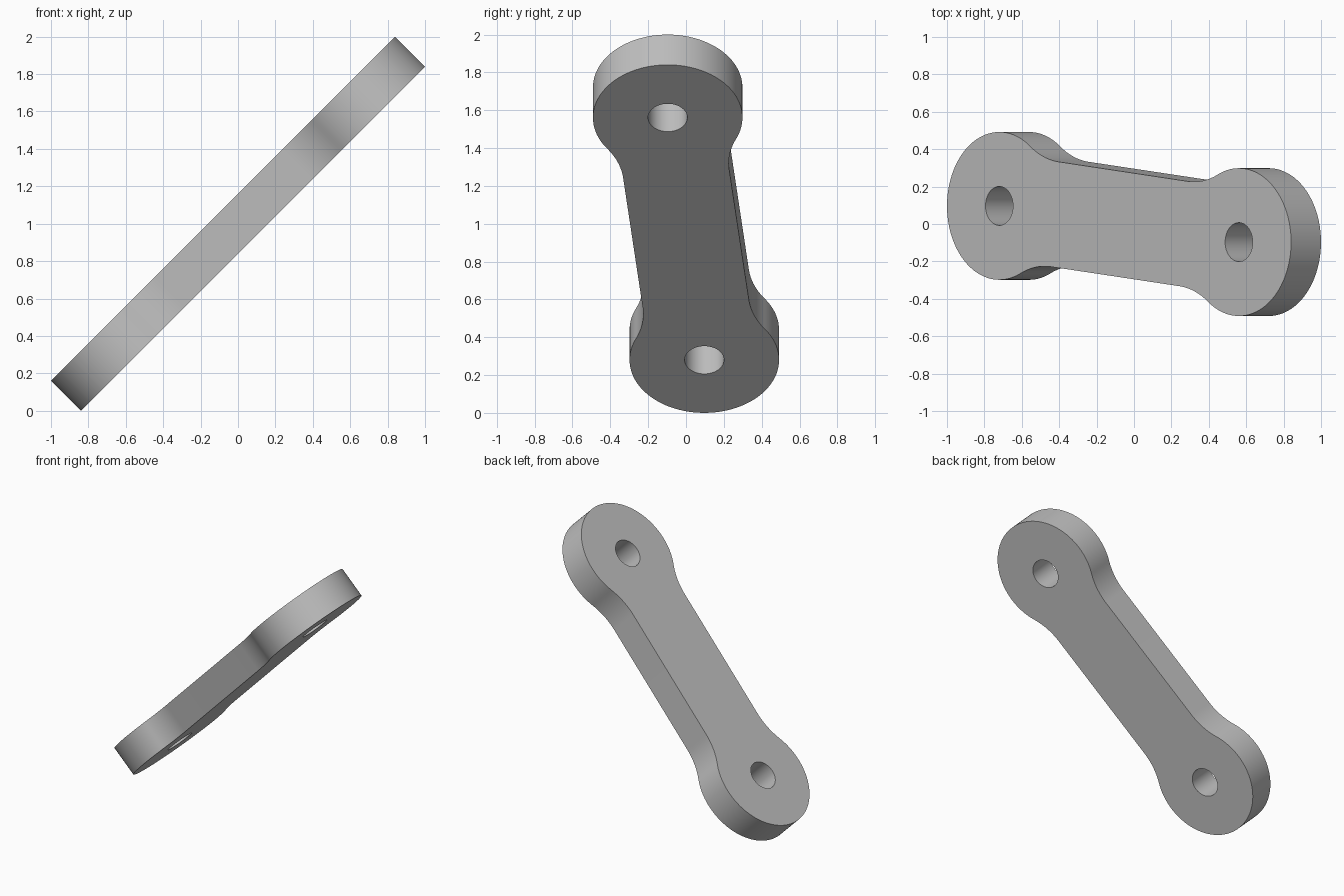
import bpy
import bmesh
from math import atan2, cos, hypot, pi, radians, sin, sqrt
from mathutils import Matrix

if "Cube" in bpy.data.objects:
    bpy.data.objects.remove(bpy.data.objects["Cube"])

HALF_SPAN = 0.911      # link centre to each pin hole
END_R = 0.395          # rounded end
HOLE_R = 0.104
BAR_HALF = 0.282       # half width of the straight bar
FILLET_R = 0.45
THICKNESS = 0.226


def arc(cx, cy, r, a0, a1, steps):
    angles = [a0 + (a1 - a0) * i / steps for i in range(steps + 1)]
    return [(cx + r * cos(a), cy + r * sin(a)) for a in angles]


def add_loop(curve, points):
    spline = curve.splines.new("POLY")
    spline.points.add(len(points) - 1)
    for p, (x, y) in zip(spline.points, points):
        p.co = (x, y, 0, 1)
    spline.use_cyclic_u = True


# One quarter of the outline: fillet off the bar, then around the end
rise = BAR_HALF + FILLET_R
run = sqrt((END_R + FILLET_R) ** 2 - rise ** 2)
phi = atan2(rise, -run)
quarter = arc(HALF_SPAN - run, rise, FILLET_R, -pi / 2, phi - pi, 16)
quarter += arc(HALF_SPAN, 0, END_R, phi, 0, 48)[1:]

# Mirror the quarter into the full outline
half = quarter + [(x, -y) for x, y in reversed(quarter[:-1])]
outline = half + [(-x, -y) for x, y in half]

# Extruded flat profile with two pin holes
curve = bpy.data.curves.new("link_profile", "CURVE")
curve.dimensions = "2D"
curve.fill_mode = "BOTH"
curve.extrude = THICKNESS / 2
add_loop(curve, outline)
for side in (-1, 1):
    add_loop(curve, arc(side * HALF_SPAN, 0, HOLE_R, 0, 2 * pi, 48)[:-1])

link = bpy.data.objects.new("link_arm", curve)
bpy.context.collection.objects.link(link)
bpy.ops.object.select_all(action="DESELECT")
link.select_set(True)
bpy.context.view_layer.objects.active = link
bpy.ops.object.convert(target="MESH")
link = bpy.context.object
link.name = "link_arm"

# Weld the caps to the walls, then tilt the link into place
tilt = (Matrix.Translation((0, 0, 1)) @ Matrix.Rotation(radians(-45), 4, "Y")
        @ Matrix.Rotation(radians(-6.1), 4, "Z"))
bm = bmesh.new()
bm.from_mesh(link.data)
bmesh.ops.remove_doubles(bm, verts=bm.verts, dist=0.0001)
bmesh.ops.recalc_face_normals(bm, faces=bm.faces)
bm.transform(tilt)
bm.to_mesh(link.data)
bm.free()
bpy.ops.object.shade_smooth_by_angle(angle=radians(30))

# Plain grey metal
grey = bpy.data.materials.new("plain_grey")
grey.use_nodes = True
colour = (0.53, 0.53, 0.53, 1)
grey.diffuse_color = colour
grey.node_tree.nodes["Principled BSDF"].inputs["Base Color"].default_value = colour
link.data.materials.clear()
link.data.materials.append(grey)
